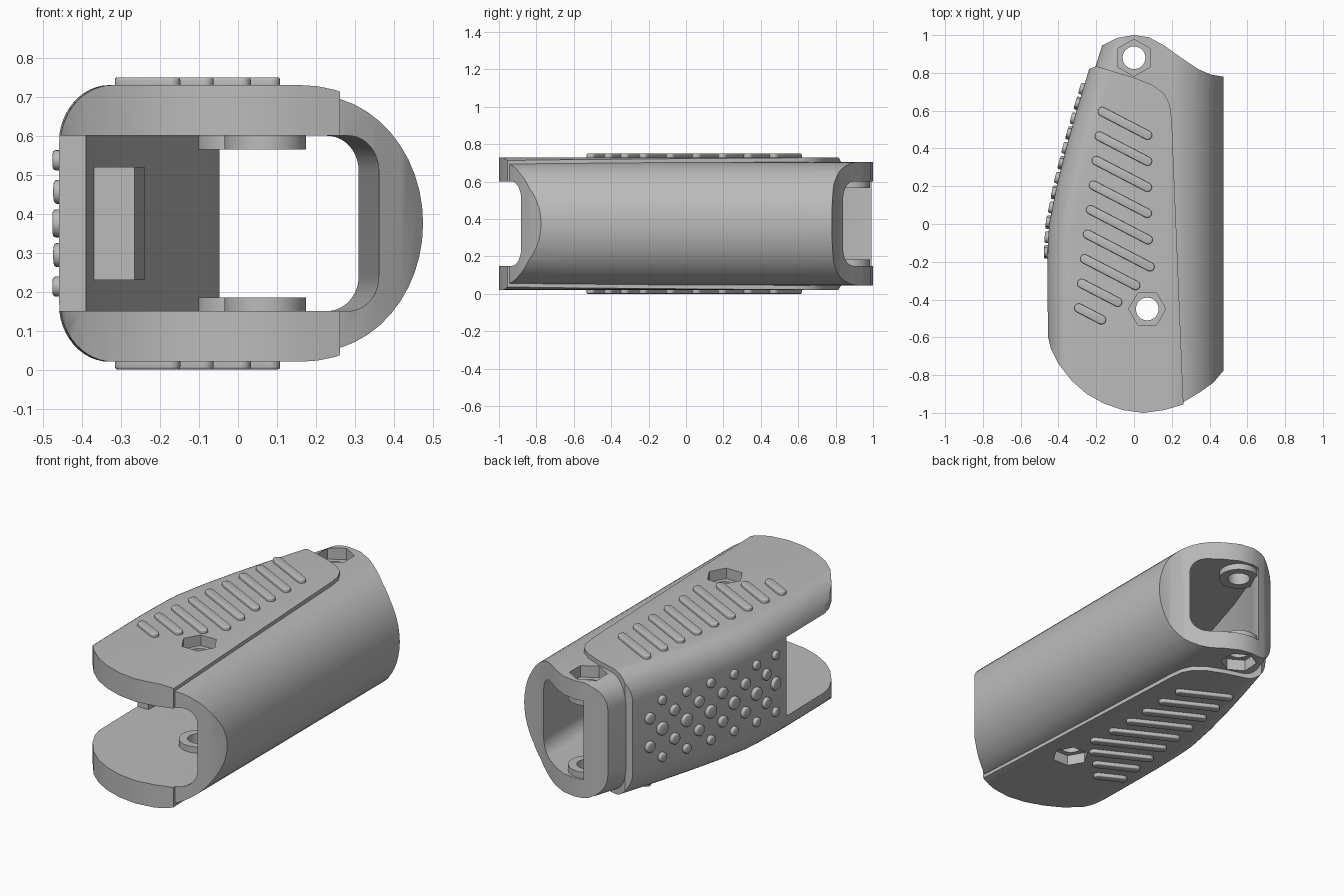
import bpy, bmesh, math
from mathutils import Vector

cube = bpy.data.objects.get("Cube")
if cube:
    bpy.data.objects.remove(cube, do_unlink=True)

grey = bpy.data.materials.new("plain grey")
grey.use_nodes = True
grey.diffuse_color = (0.5, 0.5, 0.5, 1)
grey.node_tree.nodes["Principled BSDF"].inputs["Base Color"].default_value = (0.5, 0.5, 0.5, 1)

MID = 0.375  # height of the mirror plane


def loft(name, rings):
    """Closed solid through matching rings of points."""
    bm = bmesh.new()
    loops = [[bm.verts.new(p) for p in ring] for ring in rings]
    for a, b in zip(loops, loops[1:]):
        for i in range(len(a)):
            j = (i + 1) % len(a)
            bm.faces.new((a[i], a[j], b[j], b[i]))
    bm.faces.new(loops[0])
    bm.faces.new(loops[-1])
    bmesh.ops.remove_doubles(bm, verts=bm.verts, dist=1e-5)
    bmesh.ops.recalc_face_normals(bm, faces=bm.faces)
    mesh = bpy.data.meshes.new(name)
    bm.to_mesh(mesh)
    bm.free()
    mesh.materials.append(grey)
    obj = bpy.data.objects.new(name, mesh)
    bpy.context.collection.objects.link(obj)
    return obj


def prism(name, outline, z0, z1):
    return loft(name, [[(x, y, z) for x, y in outline] for z in (z0, z1)])


def circle(cx, cy, r, n, phase=0.0):
    return [(cx + r * math.cos(phase + math.tau * i / n),
             cy + r * math.sin(phase + math.tau * i / n)) for i in range(n)]


def section(y, xl, xr, half, left, right, n=12):
    """Rounded rectangle across the grip; left and right are corner radii pairs."""
    pts = []
    for k, (sx, sz) in enumerate(((1, 1), (-1, 1), (-1, -1), (1, -1))):
        a, b = right if sx > 0 else left
        cx = (xr - a) if sx > 0 else (xl + a)
        steps = n if a > 0 else 0
        for i in range(steps + 1):
            t = math.pi / 2 * (k + i / max(steps, 1))
            pts.append((cx + a * math.cos(t), y, MID + sz * (half - b) + b * math.sin(t)))
    return pts


def activate(obj):
    bpy.ops.object.select_all(action='DESELECT')
    obj.select_set(True)
    bpy.context.view_layer.objects.active = obj


def combine(obj, other, operation):
    mod = obj.modifiers.new("combine", 'BOOLEAN')
    mod.operation, mod.object, mod.solver = operation, other, 'EXACT'
    activate(obj)
    bpy.ops.object.modifier_apply(modifier=mod.name)
    bpy.data.objects.remove(other, do_unlink=True)


def soften(obj, width):
    mod = obj.modifiers.new("soft edge", 'BEVEL')
    mod.width, mod.segments = width, 3
    activate(obj)
    bpy.ops.object.modifier_apply(modifier=mod.name)
    bpy.ops.object.shade_smooth_by_angle(angle=math.radians(35))


# Left outline of the grip panel in plan, as (y, x)
LEFT = [(-1.1, -0.445), (-0.6, -0.456), (-0.3, -0.46), (-0.1, -0.456), (0.0, -0.449),
        (0.2, -0.41), (0.4, -0.36), (0.6, -0.304), (0.83, -0.235), (1.1, -0.15)]


def left_x(y):
    for (y0, x0), (y1, x1) in zip(LEFT, LEFT[1:]):
        if y0 <= y <= y1:
            return x0 + (x1 - x0) * (y - y0) / (y1 - y0)


FRONT = [(0.262, -0.955), (0.16, -0.985), (0.05, -1.0), (-0.06, -0.985), (-0.16, -0.95),
         (-0.25, -0.9), (-0.33, -0.83), (-0.4, -0.74), (-0.44, -0.66), (-0.455, -0.6)]
BACK = [(-0.17, 0.945), (-0.09, 0.985), (0, 1.0), (0.08, 0.988), (0.16, 0.945),
        (0.25, 0.88), (0.34, 0.82), (0.41, 0.79), (0.47, 0.78), (0.6, 0.78)]

# Main sleeve, trimmed to its plan outline
shell = loft("grip_shell", [section(y, x + 0.03, 0.475, 0.33, (0.12, 0.14), (0.285, 0.33))
                            for y, x in LEFT])
outline = BACK + [(0.6, -0.66), (0.47, -0.78), (0.42, -0.84), (0.35, -0.89)]
outline += [(x, y + 0.012) for x, y in FRONT] + [(-0.6, -0.5), (-0.6, 0.8)]
combine(shell, prism("sleeve_trim", outline, -0.5, 1.5), 'INTERSECT')

# Raised grip panel wrapped around the left side
panel = loft("grip_panel", [section(y, x, 0.5, 0.355, (0.13, 0.15), (0.34, 0.355))
                            for y, x in LEFT])
outline = [(-0.6, 0.81), (-0.24, 0.82), (-0.2, 0.835), (0.0, 0.775), (0.1, 0.735),
           (0.16, 0.69), (0.19, 0.63), (0.2, 0.55)] + FRONT + [(-0.6, -0.5)]
combine(panel, prism("panel_trim", outline, -0.5, 1.5), 'INTERSECT')
combine(shell, panel, 'UNION')

# Cavity, open at both ends and along the front of the left side
INNER = [(-1.1, -0.7), (-0.251, -0.7), (-0.25, -0.39), (0.0, -0.37), (0.3, -0.29),
         (0.6, -0.2), (0.83, -0.115), (0.94, -0.06), (1.1, -0.02)]
cavity = loft("cavity", [section(y, x, 0.335 - 0.03 * y, 0.225, (0, 0), (0.08, 0.09))
                         for y, x in INNER])
combine(shell, cavity, 'DIFFERENCE')

# Inner pad on the left wall
pad = prism("inner_pad", [(-0.4, 0.0), (-0.265, 0.0), (-0.24, 0.42), (-0.3, 0.42)], 0.23, 0.52)
combine(shell, pad, 'UNION')

# Bolt bosses, through holes and hexagonal nut pockets
for cx, cy, phase, depth in ((0.0, 0.88, math.pi / 6, 0.265), (0.07, -0.45, 0.0, 0.295)):
    for side in (-1, 1):
        boss = prism("boss", circle(cx, cy, 0.105, 40), *(MID + side * d for d in (0.19, 0.24)))
        combine(shell, boss, 'UNION')
    combine(shell, prism("bolt_hole", circle(cx, cy, 0.06, 40), -0.5, 1.5), 'DIFFERENCE')
    for side in (-1, 1):
        pocket = prism("nut_pocket", circle(cx, cy, 0.098, 6, phase),
                       MID + side * depth, MID + side * 0.6)
        combine(shell, pocket, 'DIFFERENCE')
activate(shell)
bpy.ops.object.shade_smooth_by_angle(angle=math.radians(30))

# Slanted grip ribs on the top and bottom
RUN = [0.24, 0.255, 0.27, 0.285, 0.305, 0.33, 0.27, 0.19, 0.12]
for i, run in enumerate(RUN):
    x0, y0 = -0.168 - 0.0155 * i, 0.595 - 0.13 * i
    slope = math.atan2(-0.52, 1)
    pill = []
    for end, start in (((x0, y0), math.pi / 2), ((x0 + run, y0 - 0.52 * run), -math.pi / 2)):
        for k in range(9):
            t = start + slope + math.pi * k / 8
            pill.append((end[0] + 0.024 * math.cos(t), end[1] + 0.024 * math.sin(t)))
    for side, label in ((1, "top"), (-1, "bottom")):
        rib = prism(f"{label}_rib_{i + 1}", pill, MID + side * 0.34, MID + side * 0.375)
        soften(rib, 0.007)

# Round grip studs on the left wall, in staggered rows
for row in range(-2, 3):
    radius = (0.036, 0.031, 0.026)[abs(row)]
    for col in range(6):
        y = (0.715 if row % 2 else 0.637) - 0.157 * col
        stud = prism(f"stud_{row + 3}_{col + 1}", circle(0, 0, radius, 20), -0.02, 0.019)
        soften(stud, 0.009)
        tangent = Vector((left_x(y + 0.03) - left_x(y - 0.03), 0.06, 0))
        normal = Vector((-tangent.y, tangent.x, 0))
        stud.rotation_euler = normal.to_track_quat('Z', 'Y').to_euler()
        stud.location = (left_x(y), y, MID + 0.081 * row)
